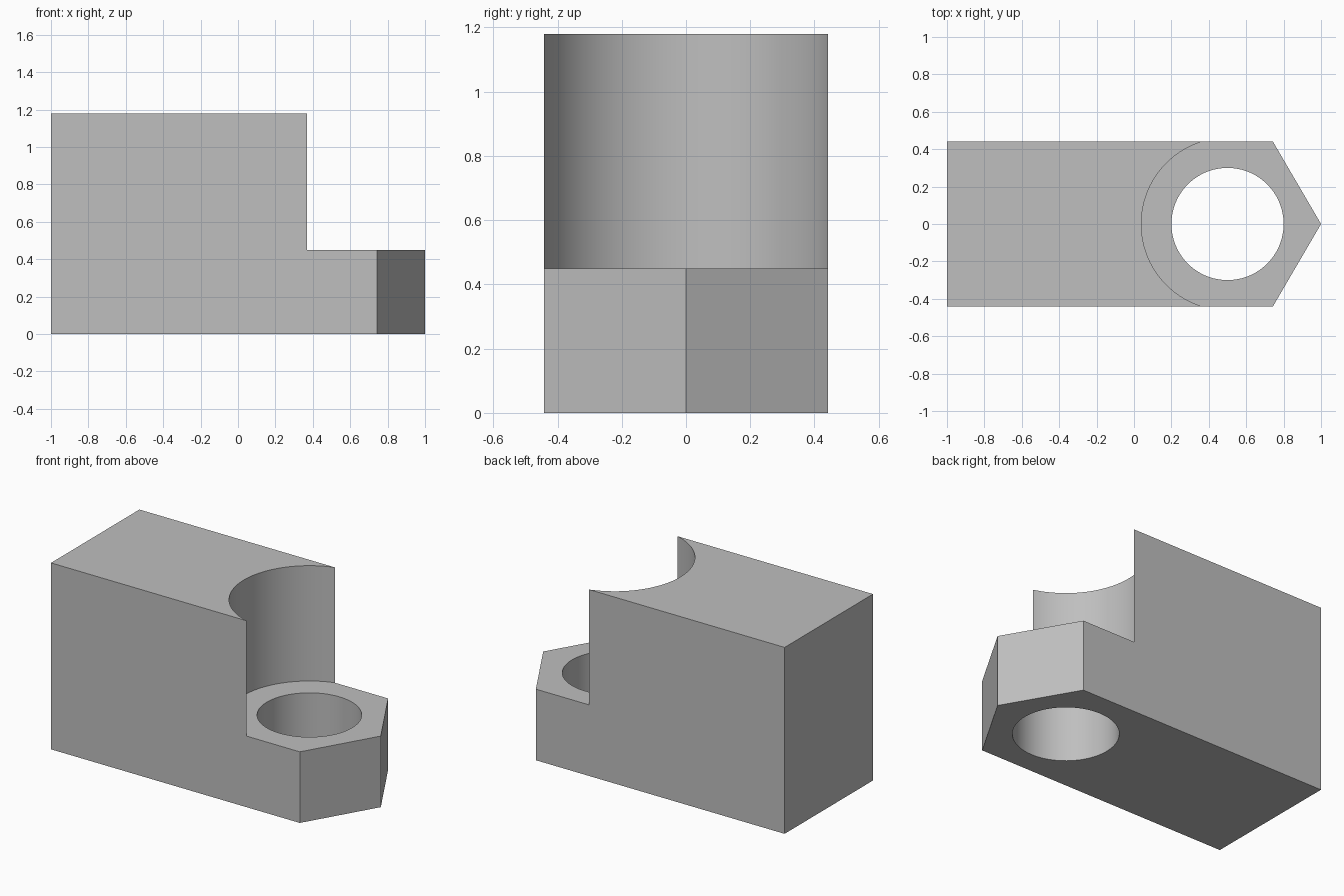
import bpy
import bmesh

if "Cube" in bpy.data.objects:
    bpy.data.objects.remove(bpy.data.objects["Cube"], do_unlink=True)

HALF_WIDTH = 0.442
HEIGHT = 1.18
STEP = 0.45
SHOULDER = 0.742
HOLE_X = 0.5

grey = bpy.data.materials.new("plain grey")
grey.use_nodes = True
colour = (0.52, 0.52, 0.52, 1)
grey.diffuse_color = colour
grey.node_tree.nodes["Principled BSDF"].inputs["Base Color"].default_value = colour


def prism(name, outline, height):
    """Extrude a flat outline upward from the ground."""
    bm = bmesh.new()
    base = bm.faces.new([bm.verts.new((x, y, 0)) for x, y in outline])
    top = bmesh.ops.extrude_face_region(bm, geom=[base])["geom"]
    bmesh.ops.translate(bm, vec=(0, 0, height),
                        verts=[v for v in top if isinstance(v, bmesh.types.BMVert)])
    bmesh.ops.recalc_face_normals(bm, faces=bm.faces)
    mesh = bpy.data.meshes.new(name)
    bm.to_mesh(mesh)
    bm.free()
    mesh.materials.append(grey)
    obj = bpy.data.objects.new(name, mesh)
    bpy.context.collection.objects.link(obj)
    return obj


def cut(target, cutter):
    """Subtract the cutter, then remove it."""
    cutter.hide_render = True
    mod = target.modifiers.new("cut", 'BOOLEAN')
    mod.operation = 'DIFFERENCE'
    mod.solver = 'EXACT'
    mod.object = cutter
    bpy.ops.object.select_all(action='DESELECT')
    bpy.context.view_layer.objects.active = target
    target.select_set(True)
    bpy.ops.object.modifier_apply(modifier=mod.name)
    bpy.data.objects.remove(cutter, do_unlink=True)


def cylinder(name, radius, bottom, top):
    bpy.ops.mesh.primitive_cylinder_add(
        vertices=96, radius=radius, depth=top - bottom,
        location=(HOLE_X, 0, (bottom + top) / 2))
    obj = bpy.context.object
    obj.name = name
    obj.data.materials.append(grey)
    return obj


# Block with a pointed, half-hexagon nose
w = HALF_WIDTH
block = prism("stepped_block",
              [(-1, -w), (SHOULDER, -w), (1, 0), (SHOULDER, w), (-1, w)], HEIGHT)

# Clear the space above the nose
bpy.ops.mesh.primitive_cube_add(size=1, location=(HOLE_X + 0.5, 0, STEP + 0.5))
cut(block, bpy.context.object)

# Concave round seat in the tall part, then the through hole
cut(block, cylinder("seat_cutter", 0.461, STEP, HEIGHT + 0.3))
cut(block, cylinder("hole_cutter", 0.3, -0.2, STEP + 0.2))

# Smooth the round walls and keep the flat edges sharp
bpy.ops.object.select_all(action='DESELECT')
bpy.context.view_layer.objects.active = block
block.select_set(True)
bpy.ops.object.shade_smooth_by_angle(angle=0.5)
